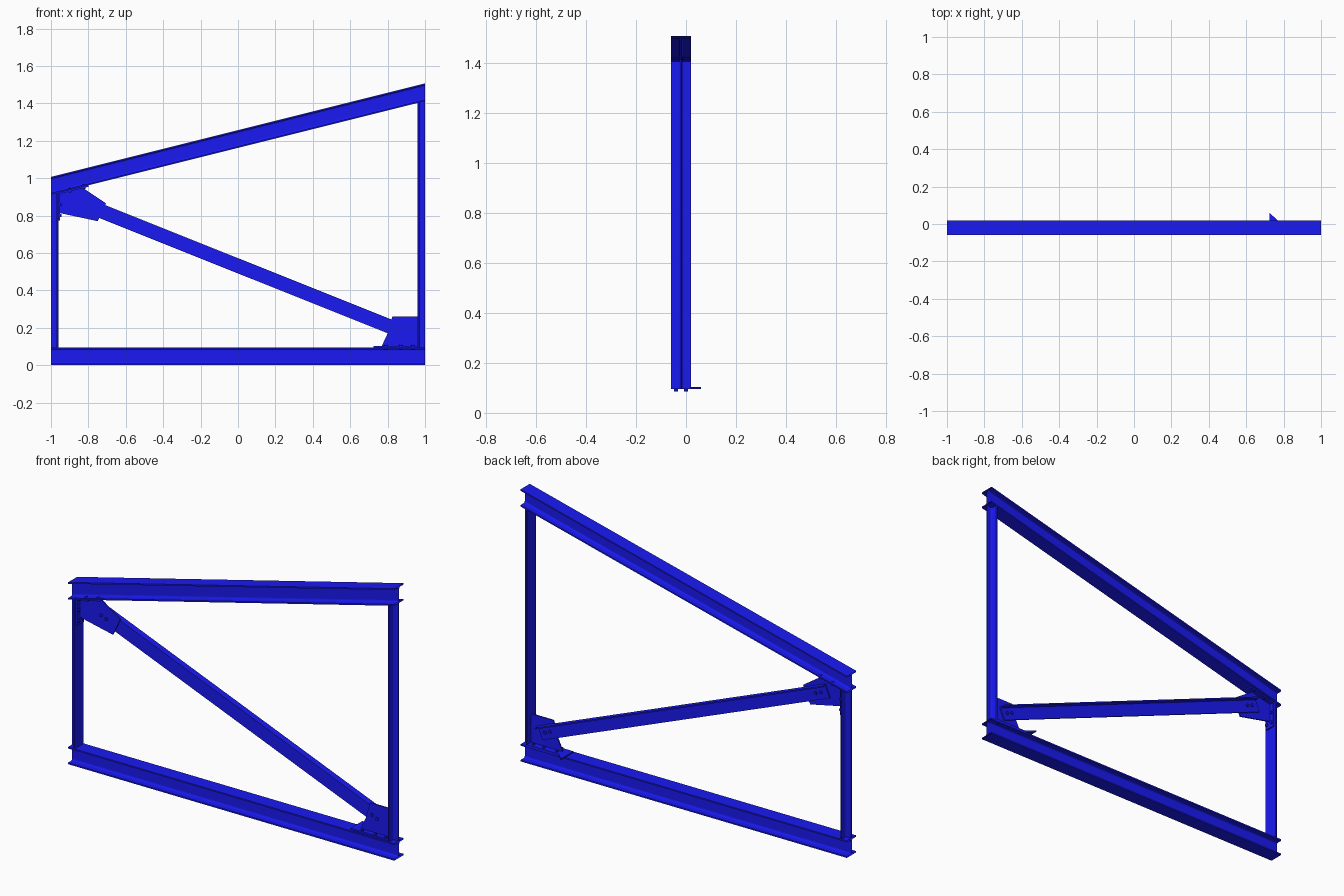
import bpy, bmesh, math
from mathutils import Vector

if "Cube" in bpy.data.objects:
    bpy.data.objects.remove(bpy.data.objects["Cube"])

YC, HALF, H, SLOPE = -0.02, 0.04, 0.095, 0.25
TOP = 0.912                      # underside of the top beam at x = -1

blue = bpy.data.materials.new("blue_paint")
blue.diffuse_color = (0.01, 0.01, 0.9, 1)
blue.use_nodes = True
blue.node_tree.nodes["Principled BSDF"].inputs["Base Color"].default_value = blue.diffuse_color


def loft(name, a, b, caps=True):
    """Join two matching outlines with side faces, optionally closing the ends."""
    bm = bmesh.new()
    va = [bm.verts.new(p) for p in a]
    vb = [bm.verts.new(p) for p in b]
    n = len(a)
    for i in range(n):
        j = (i + 1) % n
        bm.faces.new((va[i], va[j], vb[j], vb[i]))
    if caps:
        bm.faces.new(va[::-1])
        bm.faces.new(vb)
    bmesh.ops.recalc_face_normals(bm, faces=bm.faces)
    me = bpy.data.meshes.new(name)
    bm.to_mesh(me)
    bm.free()
    me.materials.append(blue)
    ob = bpy.data.objects.new(name, me)
    bpy.context.collection.objects.link(ob)
    return ob


def fillet(t, w, r, steps=3):
    """Root curve from flange underside (depth t) to web half thickness w."""
    return [(w + r - r * math.sin(k * math.pi / 2 / steps),
             t + r - r * math.cos(k * math.pi / 2 / steps)) for k in range(steps + 1)]


def half_section(t=0.008, w=0.003, r=0.009):
    return [(HALF, 0), (HALF, t)] + fillet(t, w, r)


def bolt(name, pos, axis, r=0.009, length=0.024):
    """Hexagonal bolt through a plate."""
    axis = Vector(axis).normalized()
    q = axis.to_track_quat('Z', 'Y')
    ring = [q @ Vector((r * math.cos(k * math.pi / 3), r * math.sin(k * math.pi / 3), 0))
            for k in range(6)]
    p = Vector(pos)
    loft(name, [p + v - axis * length / 2 for v in ring],
         [p + v + axis * length / 2 for v in ring])


def plate_y(name, pts, y0, y1):
    return loft(name, [(x, y0, z) for x, z in pts], [(x, y1, z) for x, z in pts])


# I-section beams with open ends
right = half_section()
right = right + [(y, H - z) for y, z in right[::-1]]
isec = right + [(-y, z) for y, z in right[::-1]]
loft("bottom_beam", [(-1, YC + y, z) for y, z in isec],
     [(1, YC + y, z) for y, z in isec], caps=False)
loft("top_beam", [(-1, YC + y, TOP + z) for y, z in isec],
     [(1, YC + y, TOP + 2 * SLOPE + z) for y, z in isec], caps=False)

# T-section columns, flange on the inside and web pointing outward
side = half_section() + [(0.003, 0.04)]
tsec = side + [(-y, d) for y, d in side[::-1]]
for name, s in (("left_column", -1), ("right_column", 1)):
    pts = [(s * (0.96 + d), YC + y) for y, d in tsec]
    loft(name, [(x, y, H) for x, y in pts],
         [(x, y, TOP + SLOPE * (x + 1)) for x, y in pts])

# Angle-section diagonal brace behind the gussets
p0, p1 = Vector((-0.86, 0, 0.875)), Vector((0.90, 0, 0.172))
d = (p1 - p0).normalized()
up = Vector((-d.z, 0, d.x))
ang = [(-0.016, -0.038), (-0.016, 0.038), (0.02, 0.038), (0.02, 0.031),
       (-0.009, 0.031), (-0.009, -0.038)]
loft("diagonal_brace", [p0 + up * h + Vector((0, y, 0)) for y, h in ang],
     [p1 + up * h + Vector((0, y, 0)) for y, h in ang])

# Gusset plates
G0, G1 = -0.024, -0.016
plate_y("lower_gusset", [(0.96, H), (0.96, 0.26), (0.825, 0.26), (0.80, 0.17), (0.765, H)], G0, G1)
plate_y("upper_gusset", [(-0.96, 0.922), (-0.96, 0.815), (-0.75, 0.77), (-0.706, 0.866),
                         (-0.835, 0.952)], G0, G1)

# Foot plate with its pointed corner, and flanges of the upper gusset
foot = [(0.725, YC - 0.03), (0.96, YC - 0.03), (0.96, 0.02), (0.767, 0.02), (0.725, 0.06)]
loft("foot_plate", [(x, y, H) for x, y in foot], [(x, y, H + 0.008) for x, y in foot])
plate_y("column_cleat", [(-0.96, 0.775), (-0.952, 0.775), (-0.952, 0.923), (-0.96, 0.921)],
        YC - 0.03, YC + 0.03)
z = lambda x: TOP + SLOPE * (x + 1)
plate_y("beam_cleat", [(-0.96, z(-0.96)), (-0.80, z(-0.80)), (-0.80, z(-0.80) - 0.008),
                       (-0.96, z(-0.96) - 0.008)], YC - 0.03, YC + 0.03)

# Bolts: brace ends, foot, column and beam cleats
for x, zz in ((0.838, 0.197), (0.87, 0.184), (-0.822, 0.86), (-0.79, 0.847)):
    bolt("brace_bolt", (x, -0.0165, zz), (0, 1, 0), 0.009, 0.03)
for y in (YC - 0.02, YC + 0.02):
    for x in (0.79, 0.87, 0.935):
        bolt("foot_bolt", (x, y, H + 0.002), (0, 0, 1))
    for zz in (0.80, 0.86):
        bolt("column_bolt", (-0.956, y, zz), (1, 0, 0))
    for x in (-0.90, -0.825):
        bolt("beam_bolt", (x, y, z(x) - 0.002), (-SLOPE, 0, 1))
